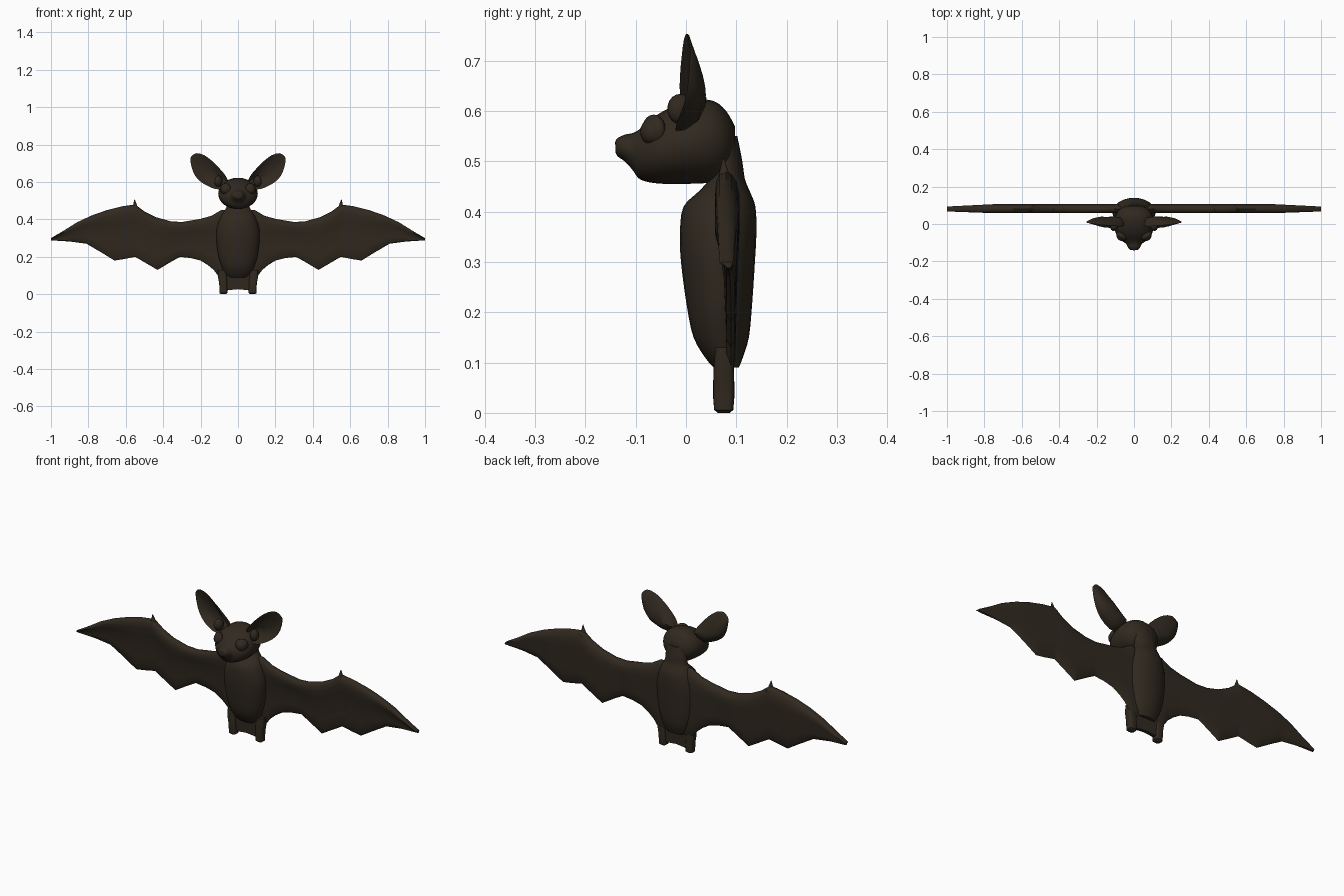
import bpy, bmesh, math
from mathutils import Vector

if "Cube" in bpy.data.objects:
    bpy.data.objects.remove(bpy.data.objects["Cube"])

fur = bpy.data.materials.new("dark_brown")
fur.diffuse_color = (0.030, 0.022, 0.014, 1)
fur.use_nodes = True
fur.node_tree.nodes["Principled BSDF"].inputs["Base Color"].default_value = fur.diffuse_color


def finish(name, bm, angle=40):
    bmesh.ops.recalc_face_normals(bm, faces=bm.faces[:])
    me = bpy.data.meshes.new(name)
    bm.to_mesh(me)
    bm.free()
    me.materials.append(fur)
    me.shade_smooth()
    me.set_sharp_from_angle(angle=math.radians(angle))
    ob = bpy.data.objects.new(name, me)
    bpy.context.collection.objects.link(ob)
    return ob


def loft(name, rings, angle=40):
    """Skin equal-length closed rings and cap both ends."""
    bm = bmesh.new()
    vs = [[bm.verts.new(p) for p in r] for r in rings]
    n = len(vs[0])
    for a, b in zip(vs, vs[1:]):
        for i in range(n):
            j = (i + 1) % n
            bm.faces.new((a[i], a[j], b[j], b[i]))
    bm.faces.new(vs[0])
    bm.faces.new(vs[-1])
    return finish(name, bm, angle)


def smooth_rows(rows, sub=3):
    """Catmull-Rom interpolation of a table of profile rows."""
    out = []
    for i in range(len(rows) - 1):
        p = [rows[max(i - 1, 0)], rows[i], rows[i + 1], rows[min(i + 2, len(rows) - 1)]]
        for k in range(sub):
            t = k / sub
            out.append([0.5 * (2 * b + (c - a) * t + (2 * a - 5 * b + 4 * c - d) * t * t
                               + (3 * b - a - 3 * c + d) * t ** 3) for a, b, c, d in zip(*p)])
    return out + [list(rows[-1])]


def interp(table, x):
    for (x0, z0), (x1, z1) in zip(table, table[1:]):
        if x <= x1:
            return z0 + (z1 - z0) * (x - x0) / (x1 - x0)
    return table[-1][1]


def ball(name, loc, size, rot_z=0):
    bm = bmesh.new()
    bmesh.ops.create_uvsphere(bm, u_segments=16, v_segments=10, radius=1)
    ob = finish(name, bm, 180)
    ob.location, ob.scale, ob.rotation_euler = loc, size, (0, 0, rot_z)


def rod(name, a, b, r0, r1):
    a, b = Vector(a), Vector(b)
    bm = bmesh.new()
    bmesh.ops.create_cone(bm, cap_ends=True, segments=10, radius1=r0, radius2=r1,
                          depth=(b - a).length)
    ob = finish(name, bm)
    ob.location = (a + b) / 2
    ob.rotation_euler = (b - a).to_track_quat('Z', 'Y').to_euler()


CIRCLE = [2 * math.pi * i / 24 for i in range(24)]

# Torso and neck: z, front y, back y, half width
torso = [(.09, .055, .105, .05), (.11, .038, .113, .07), (.15, .015, .125, .088),
         (.21, .002, .131, .106), (.30, -.010, .137, .116), (.36, -.012, .140, .112),
         (.41, -.005, .138, .095), (.44, .025, .127, .078), (.465, .045, .117, .062),
         (.50, .045, .112, .06), (.55, .04, .102, .06)]
loft("body", [[(w * math.cos(a), (f + b) / 2 + (b - f) / 2 * math.sin(a), z) for a in CIRCLE]
              for z, f, b, w in smooth_rows(torso)])

# Head lofted from nose to back: y, bottom z, top z, half width
head = [(-.140, .518, .538, .012), (-.136, .510, .546, .024), (-.122, .500, .553, .034),
        (-.107, .484, .556, .042), (-.095, .467, .562, .058), (-.08, .460, .574, .076),
        (-.055, .456, .594, .095), (-.02, .455, .612, .104), (.02, .456, .622, .105),
        (.055, .459, .620, .095), (.08, .475, .600, .075), (.097, .505, .570, .042)]
loft("head", [[(w * math.cos(a), y, (lo + hi) / 2 + (hi - lo) / 2 * math.sin(a)) for a in CIRCLE]
              for y, lo, hi, w in smooth_rows(head)])
ball("nose", (0, -.128, .536), (.02, .013, .013))

# Wing membrane with a thick leading edge, scalloped below
TOP = [(0, .45), (.09, .45), (.14, .42), (.2, .403), (.3, .386), (.36, .39), (.44, .412),
       (.5, .442), (.55, .48), (.62, .47), (.7, .45), (.78, .422), (.86, .385), (.94, .335), (1, .30)]
BOTTOM = [(0, .10), (.08, .085), (.1, .09), (.13, .13), (.16, .155), (.2, .18), (.25, .193),
          (.31, .2), (.36, .172), (.43, .13), (.49, .165), (.55, .2), (.61, .188), (.66, .18),
          (.73, .223), (.81, .27), (.9, .282), (1, .288)]
SECTION = [(0, .08, .08), (.02, .067, .09), (.07, .06, .1), (.16, .058, .106), (.3, .066, .105),
           (.5, .075, .102), (.75, .079, .1), (.95, .081, .097), (1, .089, .089)]
cols = {i / 50 for i in range(51)} | {p[0] for p in TOP + BOTTOM}
cols = sorted(cols | {-x for x in cols})


def wing_ring(x):
    hi, lo = interp(TOP, abs(x)), interp(BOTTOM, abs(x))
    k = 1 - .45 * max(0, abs(x) - .75) / .25
    side = lambda c: [(x, .078 + (s[c] - .078) * k, hi + (lo - hi) * s[0]) for s in SECTION]
    return side(1) + side(2)[-2:0:-1]


loft("wings", [wing_ring(x) for x in cols], 50)

# Ear outline (x, rim y, z), cupped in front and bulging behind
EAR = [(.05, -.005, .60), (.065, -.012, .632), (.095, -.012, .668), (.13, -.009, .705),
       (.18, -.004, .743), (.225, .002, .754), (.25, .006, .735), (.255, .008, .715),
       (.24, .004, .655), (.21, -.005, .61), (.16, -.018, .578), (.10, -.02, .56)]


def ear(s):
    bm = bmesh.new()
    rim = [Vector(p) for p in smooth_rows(EAR + EAR[:1], 2)[:-1]]
    mid = Vector((.145, 0, .645))

    def ring(f, depth):
        out = []
        for p in rim:
            q = mid.lerp(p, f)
            taper = max(.25, 1 - (q.z - .6) / .18) if q.z > .6 else 1
            out.append(bm.verts.new((s * q.x, p.y * f + depth * taper, q.z)))
        return out
    rings = [ring(.3, .028), ring(.65, .022), ring(.9, .006), ring(1, 0),
             ring(.97, .018), ring(.75, .04), ring(.4, .05)]
    n = len(rim)
    for a, b in zip(rings, rings[1:]):
        for i in range(n):
            bm.faces.new((a[i], a[(i + 1) % n], b[(i + 1) % n], b[i]))
    bm.faces.new(rings[0])
    bm.faces.new(rings[-1])
    finish(("left" if s > 0 else "right") + "_ear", bm, 50)


# Leg sections: z, x centre, half width, half depth
LEG = [(0, .078, .012, .012), (.006, .078, .021, .019), (.03, .078, .021, .021),
       (.06, .08, .021, .021), (.09, .083, .024, .02), (.13, .085, .022, .017)]

for s, side in ((1, "left"), (-1, "right")):
    ear(s)
    ball(side + "_inner_ear", (s * .105, -.012, .604), (.021, .026, .03), s * .4)
    ball(side + "_eye", (s * .07, -.07, .559), (.025, .019, .025), s * .6)
    ball(side + "_eyelid", (s * .067, -.064, .562), (.032, .019, .031), s * .6)
    ball(side + "_nostril", (s * .017, -.128, .528), (.012, .009, .012))
    rod(side + "_thumb_claw", (s * .55, .076, .465), (s * .553, .074, .507), .014, .001)
    # Fingers running from the wrist to the scallop points
    for i, (x, z) in enumerate(((.43, .14), (.66, .19), (.80, .275))):
        rod(f"{side}_finger_{i + 1}", (s * .55, .084, .455), (s * x, .089, z), .018, .006)
    loft(side + "_leg", [[(s * (cx + w * math.copysign(abs(math.cos(a)) ** .6, math.cos(a))),
                           .075 + d * math.copysign(abs(math.sin(a)) ** .6, math.sin(a)), z)
                          for a in CIRCLE] for z, cx, w, d in LEG])

# Tail membrane between the legs
loft("tail_membrane", [[(x, .068, lo), (x, .086, lo), (x, .09, .13), (x, .062, .13)]
                       for x, lo in ((-.08, .015), (-.05, .022), (0, .027), (.05, .022), (.08, .015))])
